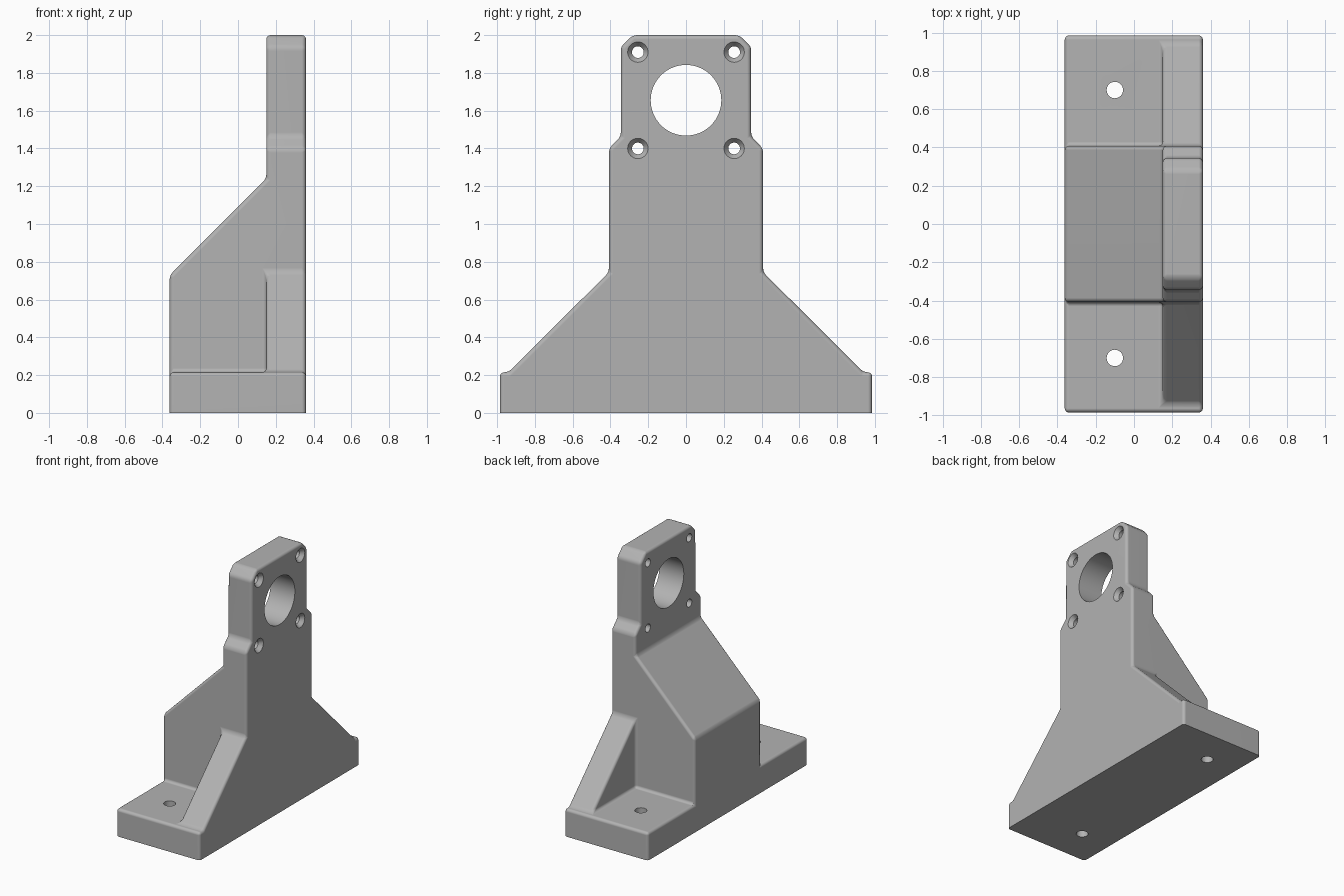
import bpy, bmesh, math
from mathutils import Matrix, Vector

cube = bpy.data.objects.get("Cube")
if cube:
    bpy.data.objects.remove(cube, do_unlink=True)

X_BACK, X_MID, X_FRONT = -0.362, 0.15, 0.36
HALF_W, BASE_TOP, NECK = 0.985, 0.215, 0.408

grey = bpy.data.materials.new("plain grey")
grey.use_nodes = True
COLOUR = (0.45, 0.45, 0.45, 1)
grey.diffuse_color = COLOUR
grey.node_tree.nodes["Principled BSDF"].inputs["Base Color"].default_value = COLOUR


def make_object(name, bm):
    bmesh.ops.recalc_face_normals(bm, faces=bm.faces[:])
    mesh = bpy.data.meshes.new(name)
    bm.to_mesh(mesh)
    bm.free()
    obj = bpy.data.objects.new(name, mesh)
    bpy.context.collection.objects.link(obj)
    mesh.materials.append(grey)
    return obj


def prism(name, points, depth):
    """Closed outline extruded along a vector."""
    bm = bmesh.new()
    face = bm.faces.new([bm.verts.new(p) for p in points])
    new = bmesh.ops.extrude_face_region(bm, geom=[face])["geom"]
    moved = [v for v in new if isinstance(v, bmesh.types.BMVert)]
    bmesh.ops.translate(bm, verts=moved, vec=depth)
    return make_object(name, bm)


def combine(target, other, operation):
    """Apply a boolean and remove the helper."""
    mod = target.modifiers.new(operation, "BOOLEAN")
    mod.operation, mod.object, mod.solver = operation, other, "EXACT"
    bpy.context.view_layer.update()
    graph = bpy.context.evaluated_depsgraph_get()
    mesh = bpy.data.meshes.new_from_object(target.evaluated_get(graph))
    target.modifiers.clear()
    target.data = mesh
    bpy.data.objects.remove(other, do_unlink=True)


# Base slab
bracket = prism("motor_bracket",
                [(x, y, 0) for x, y in ((X_BACK, -HALF_W), (X_FRONT, -HALF_W),
                                        (X_FRONT, HALF_W), (X_BACK, HALF_W))],
                (0, 0, BASE_TOP))

# Upright plate with sloping gussets and a chamfered head
half = [(HALF_W - 0.045, 0.1), (HALF_W - 0.045, BASE_TOP), (NECK, 0.745), (NECK, 1.4),
        (0.345, 1.463), (0.345, 1.937), (0.282, 2.0)]
outline = half + [(-y, z) for y, z in reversed(half)]
plate = prism("upright_plate", [(X_MID, y, z) for y, z in outline],
              (X_FRONT - X_MID, 0, 0))
combine(bracket, plate, "UNION")

# Sloped block behind the plate
side = [(X_BACK, 0.1), (X_BACK, 0.728), (X_MID, 1.24), (X_MID + 0.1, 1.24), (X_MID + 0.1, 0.1)]
block = prism("rear_block", [(x, -NECK, z) for x, z in side], (0, 2 * NECK, 0))
combine(bracket, block, "UNION")

# Round all edges except those on the floor
bm = bmesh.new()
bm.from_mesh(bracket.data)
bmesh.ops.remove_doubles(bm, verts=bm.verts[:], dist=0.0005)
bmesh.ops.dissolve_limit(bm, angle_limit=math.radians(2), verts=bm.verts[:], edges=bm.edges[:])
edges = [e for e in bm.edges if max(v.co.z for v in e.verts) > 0.01
         and e.calc_face_angle(0) > math.radians(20)]
bmesh.ops.bevel(bm, geom=edges, offset=0.022, offset_type="OFFSET", segments=4,
                profile=0.5, affect="EDGES", clamp_overlap=True)
bm.to_mesh(bracket.data)
bm.free()


def drill(centre, axis, r1, r2, length):
    """Cut a round or tapered hole centred on a point."""
    bm = bmesh.new()
    turn = Vector((0, 0, 1)).rotation_difference(Vector(axis)).to_matrix().to_4x4()
    bmesh.ops.create_cone(bm, cap_ends=True, segments=64 if r1 > 0.1 else 32,
                          radius1=r1, radius2=r2, depth=length,
                          matrix=Matrix.Translation(centre) @ turn)
    combine(bracket, make_object("hole_cutter", bm), "DIFFERENCE")


# Central bore
drill((0.25, 0, 1.655), (1, 0, 0), 0.187, 0.187, 0.6)

# Countersunk screw holes in the head, and mounting holes in the base
for s in (-1, 1):
    for z in (1.4, 1.91):
        drill((0.25, s * 0.255, z), (1, 0, 0), 0.031, 0.031, 0.6)
        drill((X_FRONT, s * 0.255, z), (1, 0, 0), 0.031, 0.077, 0.06)
    drill((-0.1, s * 0.7, 0.1), (0, 0, 1), 0.043, 0.043, 0.5)

# Smooth fillets, flat faces
bpy.ops.object.select_all(action="DESELECT")
bracket.select_set(True)
bpy.context.view_layer.objects.active = bracket
bpy.ops.object.shade_smooth_by_angle(angle=math.radians(28))
weighted = bracket.modifiers.new("flat faces", "WEIGHTED_NORMAL")
weighted.keep_sharp = True
